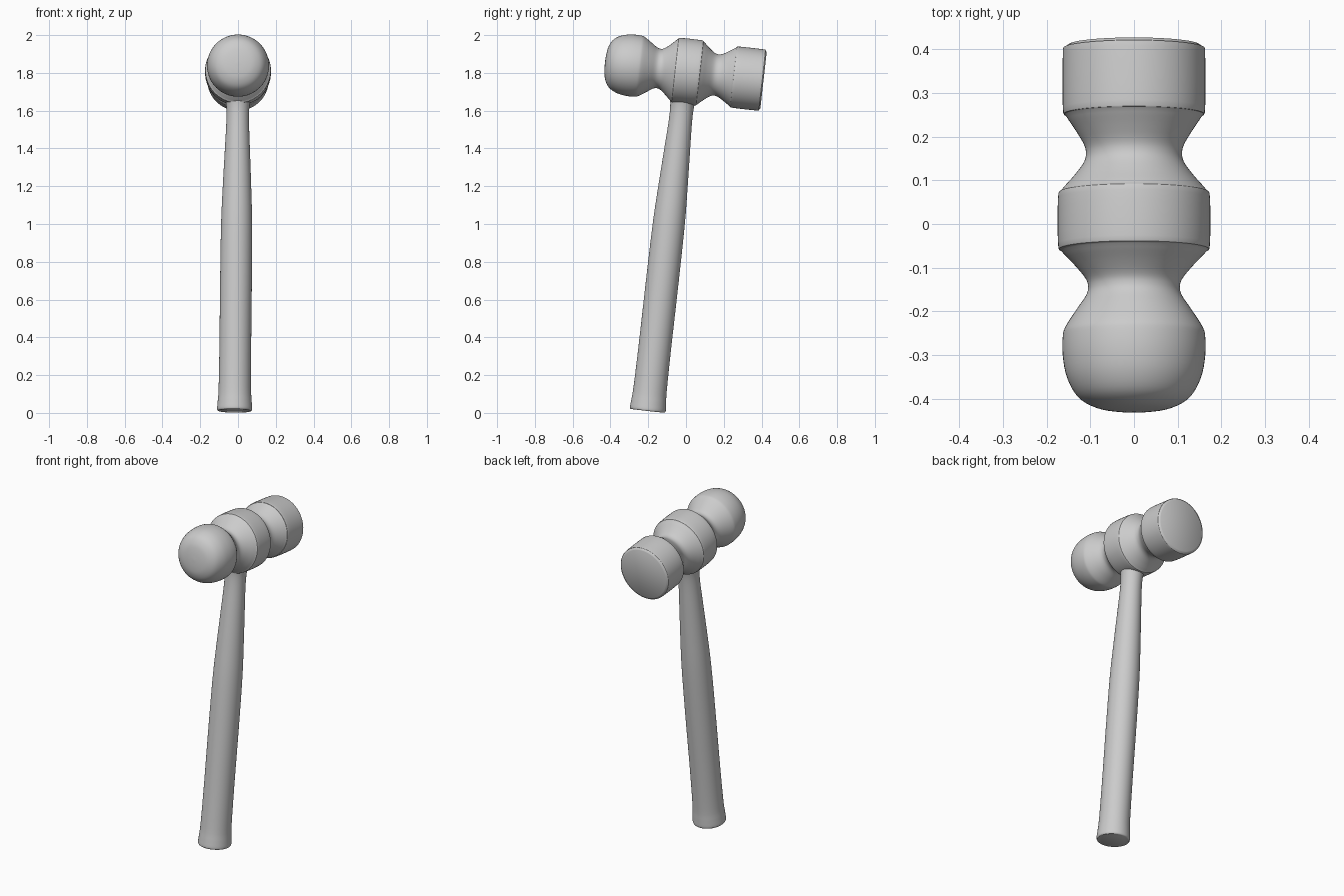
import bpy, bmesh, math
from mathutils import Vector

if "Cube" in bpy.data.objects:
    bpy.data.objects.remove(bpy.data.objects["Cube"])


def smooth_profile(pts, steps=4):
    """Catmull-Rom through (distance, radius) points."""
    p = [Vector(q) for q in pts]
    out = []
    for i in range(len(p) - 1):
        a, b, c, d = p[max(i - 1, 0)], p[i], p[i + 1], p[min(i + 2, len(p) - 1)]
        for k in range(steps):
            t = k / steps
            out.append(0.5 * (2 * b + (c - a) * t + (2 * a - 5 * b + 4 * c - d) * t * t
                              + (3 * b - 3 * c + d - a) * t ** 3))
    return out + [p[-1]]


def lathe(name, profile, origin, axis, sides=64, stretch=1.0):
    """Revolve a profile about an axis lying close to the YZ plane."""
    axis = Vector(axis).normalized()
    v = axis.cross(Vector((1, 0, 0))).normalized()
    u = v.cross(axis)
    bm = bmesh.new()
    rings = []
    for s, r in profile:
        ring = []
        for k in range(sides):
            a = 2 * math.pi * k / sides
            ring.append(bm.verts.new(Vector(origin) + axis * s
                        + u * r * math.cos(a) + v * r * stretch * math.sin(a)))
        rings.append(ring)
    for r0, r1 in zip(rings, rings[1:]):
        for k in range(sides):
            n = (k + 1) % sides
            bm.faces.new((r0[k], r0[n], r1[n], r1[k]))
    bm.faces.new(rings[0])
    bm.faces.new(rings[-1])
    bmesh.ops.recalc_face_normals(bm, faces=bm.faces)
    mesh = bpy.data.meshes.new(name)
    bm.to_mesh(mesh)
    bm.free()
    obj = bpy.data.objects.new(name, mesh)
    bpy.context.collection.objects.link(obj)
    bpy.ops.object.select_all(action='DESELECT')
    obj.select_set(True)
    bpy.context.view_layer.objects.active = obj
    bpy.ops.object.shade_smooth_by_angle(angle=math.radians(35))
    return obj


# Head: rounded peen (front), neck, central band, neck, flat striking face (back)
head = [(-0.432, 0.004), (-0.429, 0.05), (-0.420, 0.092), (-0.397, 0.129),
        (-0.355, 0.153), (-0.305, 0.163), (-0.258, 0.163), (-0.235, 0.156),
        (-0.195, 0.130), (-0.165, 0.110), (-0.145, 0.105), (-0.125, 0.111),
        (-0.095, 0.135), (-0.062, 0.166), (-0.045, 0.174), (0.060, 0.174),
        (0.078, 0.166), (0.110, 0.138), (0.140, 0.116), (0.162, 0.110),
        (0.184, 0.115), (0.215, 0.133), (0.250, 0.156), (0.268, 0.163),
        (0.392, 0.163), (0.405, 0.160), (0.413, 0.150)]
lathe("hammer_head", smooth_profile(head), (0, 0, 1.807), (0, 0.9937, -0.112))

# Handle: flared butt, slight swell, tapered neck, fillet into the head
handle = [(0.0, 0.087), (0.004, 0.091), (0.015, 0.0925), (0.05, 0.090), (0.12, 0.086),
          (0.35, 0.084), (0.70, 0.084), (1.00, 0.082), (1.20, 0.075), (1.40, 0.066),
          (1.54, 0.060), (1.62, 0.061), (1.67, 0.070), (1.71, 0.085), (1.74, 0.09)]
bottom, top = Vector((-0.018, -0.203, 0.011)), Vector((0, -0.012, 1.70))
lathe("handle", smooth_profile(handle), bottom, top - bottom, stretch=1.03)
